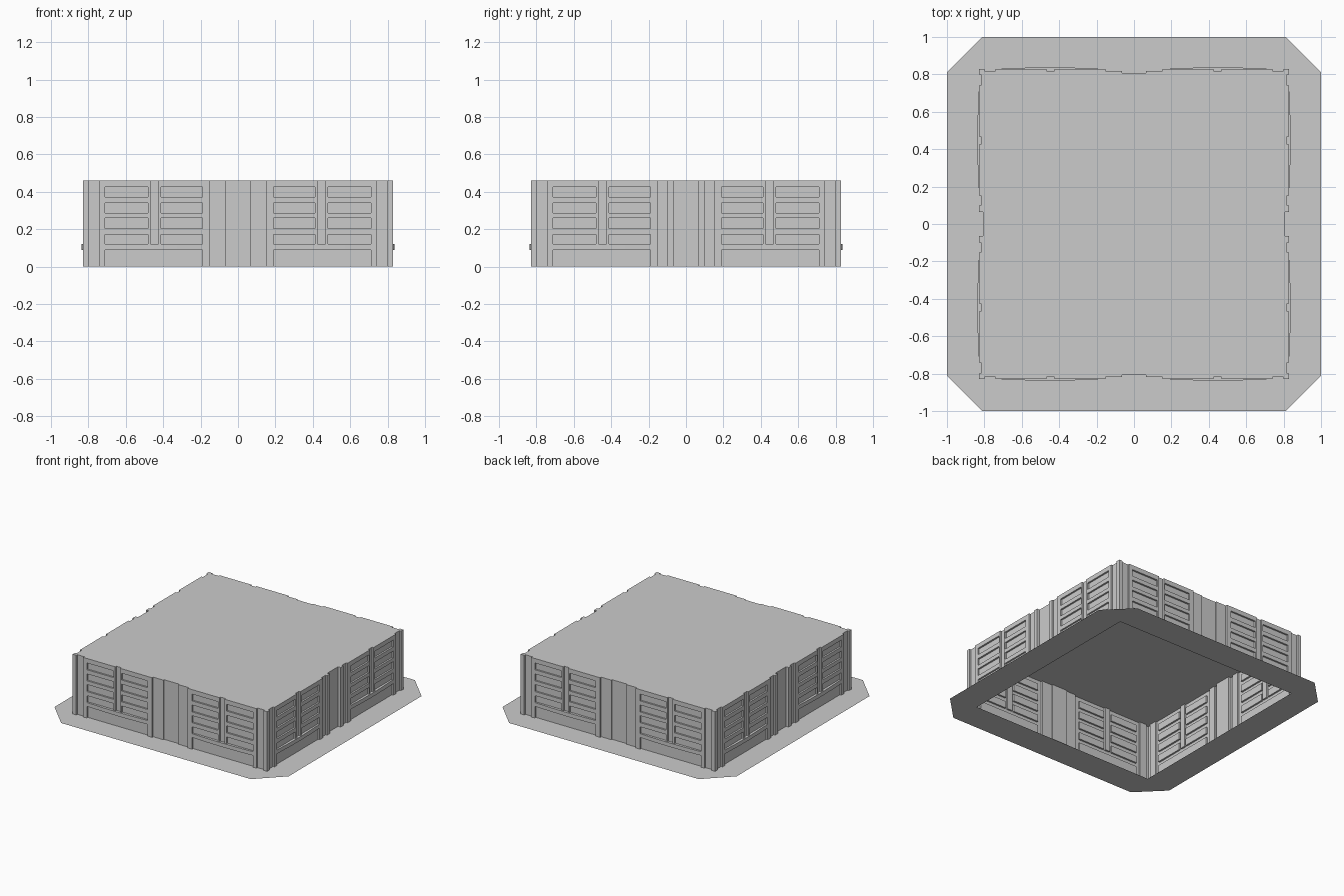
import bpy, bmesh, math
from mathutils import Matrix

cube = bpy.data.objects.get("Cube")
if cube:
    bpy.data.objects.remove(cube)

HEIGHT = 0.46
FACE, RECESS, CENTRE = 0.83, 0.817, 0.808   # wall plane distances
CORE = 0.80                                 # half size of the roof's middle

mat = bpy.data.materials.new("concrete grey")
mat.use_nodes = True
GREY = (0.6, 0.6, 0.6, 1)
mat.diffuse_color = GREY
mat.node_tree.nodes["Principled BSDF"].inputs["Base Color"].default_value = GREY


def finish(name, bm):
    bmesh.ops.remove_doubles(bm, verts=bm.verts, dist=1e-5)
    bmesh.ops.dissolve_limit(bm, angle_limit=0.01, verts=bm.verts, edges=bm.edges)
    mesh = bpy.data.meshes.new(name)
    bm.to_mesh(mesh)
    bm.free()
    mesh.materials.append(mat)
    obj = bpy.data.objects.new(name, mesh)
    bpy.context.collection.objects.link(obj)
    return obj


def face(bm, *points):
    bm.faces.new([bm.verts.new(p) for p in points])


# Breaks along half of a wall, and up its height
half = [0.065, 0.098, 0.152, 0.19, 0.412, 0.424, 0.467, 0.482, 0.71, 0.74, 0.80, FACE]
xs = [-x for x in reversed(half)] + half
slots = [(0.12, 0.173), (0.205, 0.259), (0.288, 0.341), (0.373, 0.425)]
zs = [0, 0.09] + [z for slot in slots for z in slot] + [HEIGHT]


def depth(x, z, side):
    """Distance of the wall surface from the centre at a point."""
    x = abs(x)
    if x < 0.065:
        return CENTRE
    if x < 0.152:
        return FACE if side and x < 0.098 else RECESS
    if 0.74 < x < 0.80:
        return RECESS
    if 0.424 < x < 0.467 and z > 0.12:
        return RECESS
    if 0.19 < x < 0.71:
        in_slot = any(a < z < b for a, b in slots) and not 0.412 < x < 0.482
        if z < 0.09 or in_slot:
            return RECESS
    return FACE


def build_wall(name, turn):
    """Stepped relief facing -y, then turned about z."""
    bm = bmesh.new()
    side = turn % 2 == 1
    cols = list(zip(xs, xs[1:]))
    rows = list(zip(zs, zs[1:]))
    d = [[depth((a + b) / 2, (c + e) / 2, side) for c, e in rows] for a, b in cols]
    for i, (a, b) in enumerate(cols):
        for j, (c, e) in enumerate(rows):
            y = -d[i][j]
            face(bm, (a, y, c), (b, y, c), (b, y, e), (a, y, e))
            if i + 1 < len(cols) and d[i + 1][j] != d[i][j]:
                y2 = -d[i + 1][j]
                face(bm, (b, y, c), (b, y2, c), (b, y2, e), (b, y, e))
            if j + 1 < len(rows) and d[i][j + 1] != d[i][j]:
                y2 = -d[i][j + 1]
                face(bm, (a, y, e), (b, y, e), (b, y2, e), (a, y2, e))
        # Roof edge following the relief
        y = -d[i][-1]
        if abs(a + b) / 2 < CORE:
            face(bm, (a, y, HEIGHT), (b, y, HEIGHT), (b, -CORE, HEIGHT), (a, -CORE, HEIGHT))
    # Roof corner
    face(bm, (CORE, -FACE, HEIGHT), (FACE, -FACE, HEIGHT),
         (FACE, -CORE, HEIGHT), (CORE, -CORE, HEIGHT))
    bmesh.ops.rotate(bm, verts=bm.verts, matrix=Matrix.Rotation(turn * math.pi / 2, 3, "Z"))
    bmesh.ops.remove_doubles(bm, verts=bm.verts, dist=1e-5)
    finish(name, bm)


def build_sills(name, turn):
    """Slightly bowed sill above each lower panel."""
    bm = bmesh.new()
    for s in (-1, 1):
        pts = [(s * x, -y) for x, y in ((0.19, FACE), (0.33, 0.836), (0.45, 0.838),
                                        (0.57, 0.836), (0.71, FACE))]
        for z in (0.09, 0.12):
            face(bm, *[(x, y, z) for x, y in pts])
        for (x, y), (x2, y2) in zip(pts, pts[1:]):
            face(bm, (x, y, 0.09), (x2, y2, 0.09), (x2, y2, 0.12), (x, y, 0.12))
    bmesh.ops.rotate(bm, verts=bm.verts, matrix=Matrix.Rotation(turn * math.pi / 2, 3, "Z"))
    bmesh.ops.remove_doubles(bm, verts=bm.verts, dist=1e-5)
    bmesh.ops.recalc_face_normals(bm, faces=bm.faces)
    finish(name, bm)


for turn, where in enumerate(("front", "left", "back", "right")):
    build_wall(where + "_wall", turn)
    build_sills(where + "_sills", turn)

# Roof middle
bm = bmesh.new()
face(bm, *[(x * CORE, y * CORE, HEIGHT) for x, y in ((-1, -1), (1, -1), (1, 1), (-1, 1))])
finish("roof", bm)

# Flat ground apron with cut corners, open under the building
bm = bmesh.new()
HOLE, CUT = 0.78, 0.81
for turn in range(4):
    rot = Matrix.Rotation(turn * math.pi / 2, 3, "Z")
    for pts in (((-CUT, -1), (CUT, -1), (HOLE, -HOLE), (-HOLE, -HOLE)),
                ((CUT, -1), (1, -CUT), (HOLE, -HOLE))):
        face(bm, *[rot @ Matrix.Translation((x, y, 0)).translation for x, y in pts])
finish("ground_apron", bm)
